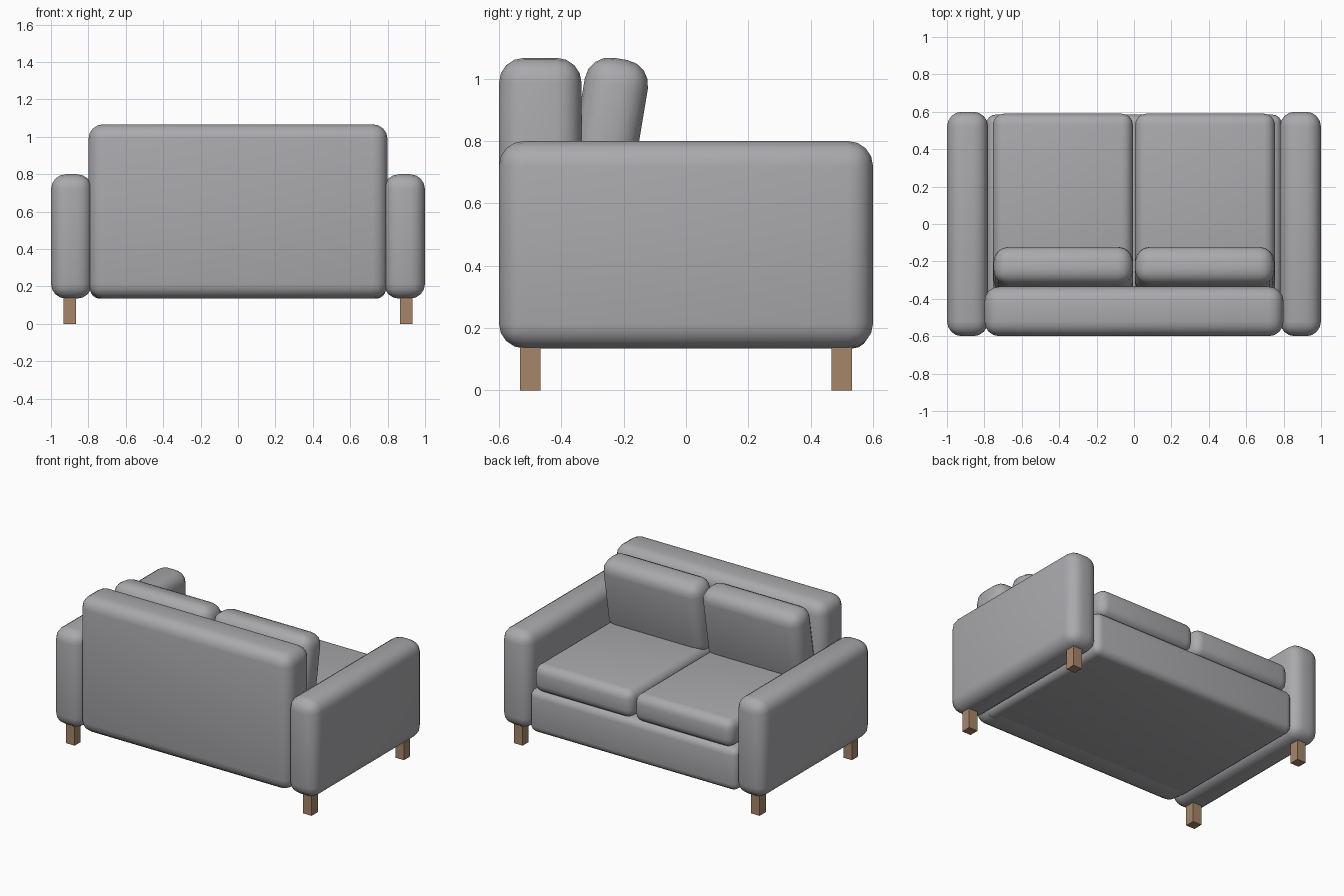
import bpy
import math

old = bpy.data.objects.get("Cube")
if old:
    bpy.data.objects.remove(old, do_unlink=True)


def material(name, rgb):
    mat = bpy.data.materials.new(name)
    mat.use_nodes = True
    mat.diffuse_color = (*rgb, 1)
    mat.node_tree.nodes["Principled BSDF"].inputs["Base Color"].default_value = (*rgb, 1)
    return mat


fabric = material("grey_fabric", (0.40, 0.40, 0.42))
wood = material("brown_wood", (0.38, 0.24, 0.14))


def box(name, low, high, mat, radius=0, tilt=0):
    """Box between two corners, optionally rounded and leaned about x."""
    centre = [(a + b) / 2 for a, b in zip(low, high)]
    bpy.ops.mesh.primitive_cube_add(size=1, location=centre)
    obj = bpy.context.object
    obj.name = name
    obj.scale = [b - a for a, b in zip(low, high)]
    bpy.ops.object.transform_apply(location=False, rotation=False, scale=True)
    obj.data.materials.append(mat)
    if radius:
        bevel = obj.modifiers.new("rounding", "BEVEL")
        bevel.width = radius
        bevel.segments = 4
        bpy.ops.object.modifier_apply(modifier="rounding")
        bpy.ops.object.shade_smooth_by_angle(angle=math.radians(40))
    obj.rotation_euler.x = math.radians(tilt)
    return obj


# Frame of the sofa
box("seat_base", (-0.79, -0.5, 0.135), (0.79, 0.585, 0.43), fabric, 0.05)
box("backrest", (-0.8, -0.6, 0.135), (0.8, -0.335, 1.067), fabric, 0.08)

# Mirrored arms, cushions and legs
for side, s in (("left", 1), ("right", -1)):
    def pair(name, x, y, z, *args):
        xs = sorted((s * x[0], s * x[1]))
        return box(f"{side}_{name}", (xs[0], y[0], z[0]), (xs[1], y[1], z[1]), *args)

    pair("arm", (0.78, 1), (-0.6, 0.6), (0.135, 0.8), fabric, 0.08)
    pair("seat_cushion", (0.006, 0.754), (-0.4, 0.59), (0.42, 0.61), fabric, 0.06)
    pair("back_cushion", (0.006, 0.75), (-0.355, -0.15), (0.555, 1.067), fabric, 0.08, -9.5)
    for end, y in (("front", -0.5), ("rear", 0.5)):
        pair(f"{end}_leg", (0.867, 0.933), (y - 0.033, y + 0.033), (0, 0.15), wood)
